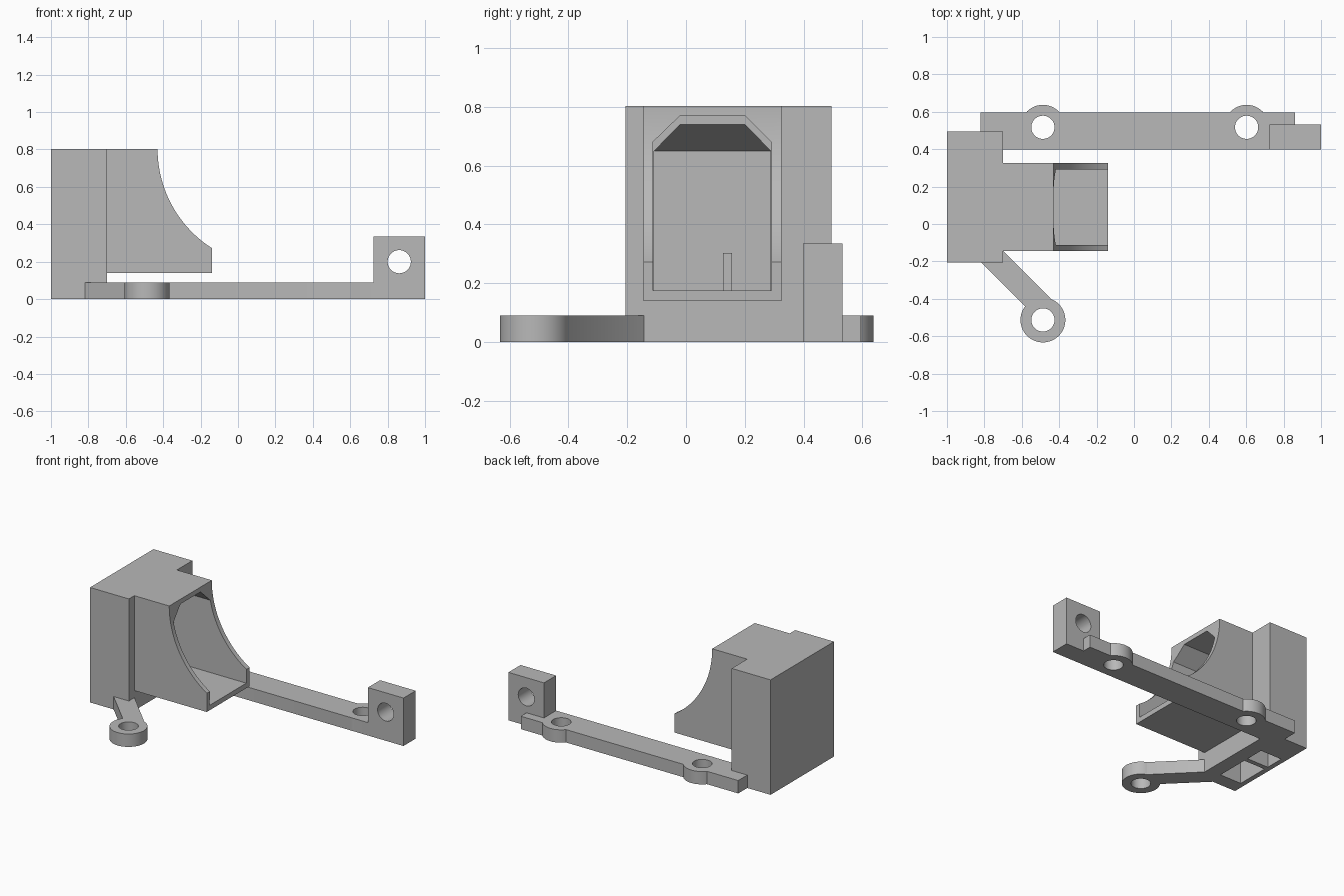
import bpy
import bmesh
from math import cos, sin, radians

cube = bpy.data.objects.get("Cube")
if cube:
    bpy.data.objects.remove(cube, do_unlink=True)

grey = bpy.data.materials.new("plain grey")
grey.use_nodes = True
GREY = (0.48, 0.48, 0.48, 1)
grey.diffuse_color = GREY
grey.node_tree.nodes["Principled BSDF"].inputs["Base Color"].default_value = GREY


def prism(name, points, axis, low, high):
    """Extrude a 2D profile along one axis; profile axes keep x, y, z order."""
    def place(p, d):
        co = list(p)
        co.insert("xyz".index(axis), d)
        return co
    bm = bmesh.new()
    face = bm.faces.new([bm.verts.new(place(p, low)) for p in points])
    new = bmesh.ops.extrude_face_region(bm, geom=[face])["geom"]
    for v in new:
        if isinstance(v, bmesh.types.BMVert):
            v.co["xyz".index(axis)] = high
    bmesh.ops.recalc_face_normals(bm, faces=bm.faces)
    mesh = bpy.data.meshes.new(name)
    bm.to_mesh(mesh)
    bm.free()
    obj = bpy.data.objects.new(name, mesh)
    bpy.context.collection.objects.link(obj)
    mesh.materials.append(grey)
    return obj


def rect(a0, a1, b0, b1):
    return [(a0, b0), (a1, b0), (a1, b1), (a0, b1)]


def arc(cx, cy, r, start, end, n):
    angles = [radians(start + (end - start) * i / n) for i in range(n + 1)]
    return [(cx + r * cos(t), cy + r * sin(t)) for t in angles]


def circle(cx, cy, r):
    return arc(cx, cy, r, 0, 360, 64)[:-1]


def combine(target, tool, operation):
    """Apply a boolean and remove the tool object."""
    mod = target.modifiers.new("combine", "BOOLEAN")
    mod.operation, mod.object, mod.solver = operation, tool, "EXACT"
    bpy.context.view_layer.objects.active = target
    bpy.ops.object.modifier_apply(modifier=mod.name)
    bpy.data.objects.remove(tool, do_unlink=True)
    return target


def chamfered(bottom, shoulder, top, y0, y1):
    return [(y0, bottom), (y1, bottom), (y1, shoulder), (0.2, top), (-0.02, top), (y0, shoulder)]


THICK = 0.09
HOLE = 0.062
LUG = 0.12
FLOOR = 0.175

# Duct housing: tall block plus a shroud with a concave open end
housing = prism("duct_housing", rect(-1, -0.7, -0.205, 0.495), "z", 0, 0.803)
shroud_side = arc(0.2, 0.803, 0.63, 180, 237.5, 40) + [(-0.14, 0.14), (-0.75, 0.14), (-0.75, 0.803)]
combine(housing, prism("shroud", shroud_side, "y", -0.145, 0.325), "UNION")

# Shroud cavity
mouth = prism("mouth_cutter", chamfered(FLOOR, 0.68, 0.77, -0.113, 0.291), "x", -0.7, 0.1)
combine(housing, mouth, "DIFFERENCE")

# Throat with sloping roof, turning down through the base
throat_side = [(-0.965, -0.1), (-0.8, -0.1), (-0.8, FLOOR), (-0.65, FLOOR),
               (-0.65, 0.74), (-0.7, 0.74), (-0.965, 0.65)]
throat = prism("throat_cutter", throat_side, "y", -0.5, 0.6)
section = prism("throat_section", chamfered(-0.2, 0.65, 0.74, -0.108, 0.288), "x", -1.2, -0.6)
combine(throat, section, "INTERSECT")
combine(housing, throat, "DIFFERENCE")

# Rib dividing the outlet into two slots
rib = prism("outlet_rib", rect(-0.975, -0.79, 0.125, 0.157), "z", 0, FLOOR)
upper_rib = prism("upper_rib", rect(-0.975, -0.8, 0.125, 0.157), "z", 0.1, 0.303)
combine(rib, upper_rib, "UNION")

# Rear mounting rail with two lugs
rail = prism("mounting_rail", rect(-0.82, 0.86, 0.398, 0.595), "z", 0, THICK)
lugs = [(-0.487, 0.517), (0.602, 0.517)]
for x, y in lugs:
    combine(rail, prism("lug", circle(x, y, LUG), "z", 0, THICK), "UNION")

# Upright end post with a cross hole
post = prism("end_post", rect(0.725, 1, 0.398, 0.532), "z", 0, 0.335)
combine(rail, post, "UNION")
for x, y in lugs:
    combine(rail, prism("lug_hole", circle(x, y, HOLE), "z", -1, 1), "DIFFERENCE")
combine(rail, prism("post_hole", circle(0.862, 0.2, HOLE), "y", -1, 1), "DIFFERENCE")

# Diagonal arm ending in a ring
arm_outline = [(-0.82, -0.203), (-0.55, -0.473), (-0.41, -0.435), (-0.7, -0.143), (-0.76, -0.143)]
arm = prism("diagonal_arm", arm_outline, "z", 0, THICK)
combine(arm, prism("ring", circle(-0.487, -0.513, LUG), "z", 0, THICK), "UNION")
combine(arm, prism("ring_hole", circle(-0.487, -0.513, HOLE), "z", -1, 1), "DIFFERENCE")

# Smooth the round surfaces, keep edges sharp
bpy.ops.object.select_all(action="DESELECT")
for obj in (housing, rib, rail, arm):
    obj.select_set(True)
bpy.context.view_layer.objects.active = housing
bpy.ops.object.shade_smooth_by_angle(angle=radians(30))
